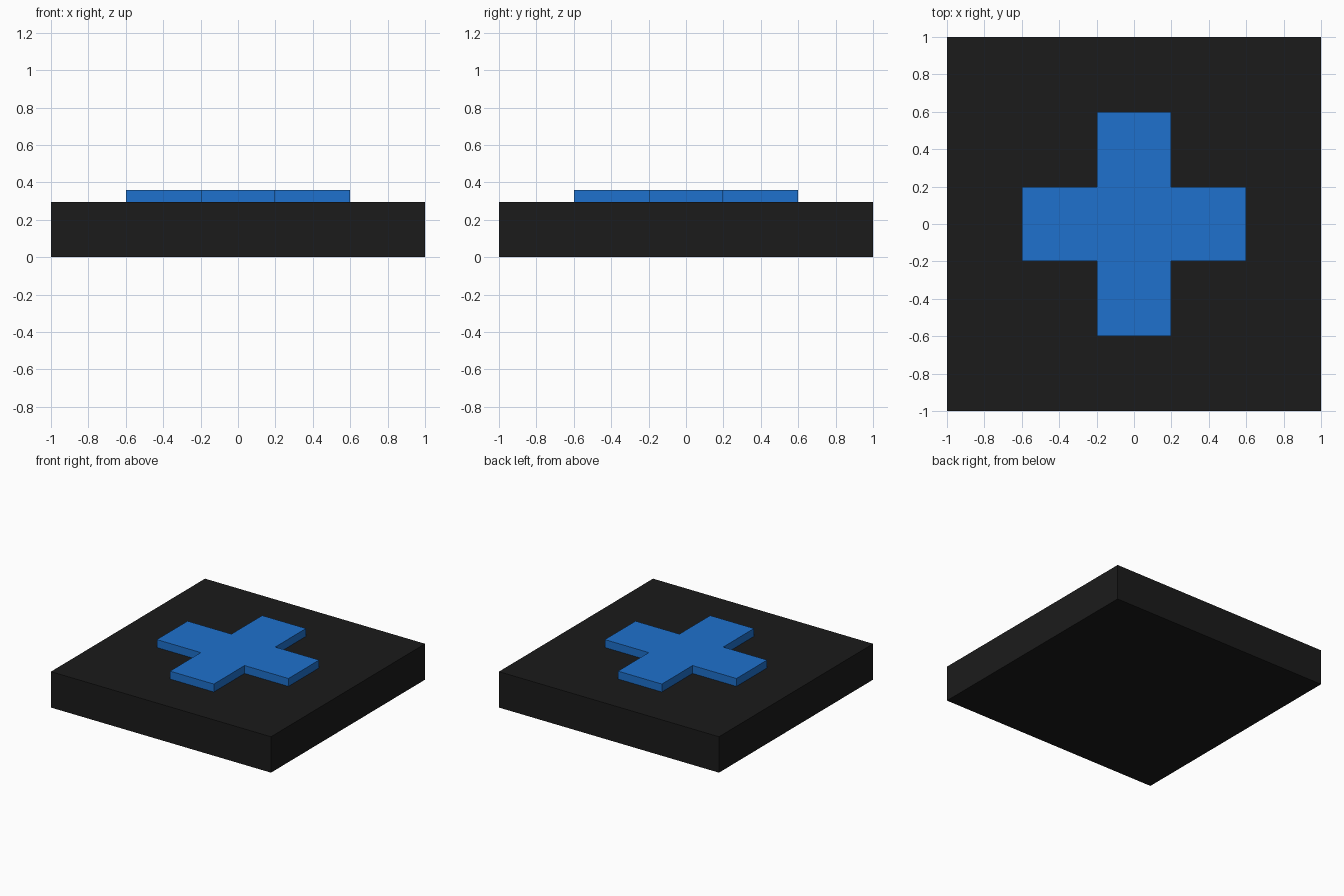
import bpy, bmesh

if "Cube" in bpy.data.objects:
    bpy.data.objects.remove(bpy.data.objects["Cube"])

BASE_TOP, CROSS_TOP = 0.295, 0.36
ARM, REACH = 0.199, 0.598


def material(name, color):
    mat = bpy.data.materials.new(name)
    mat.diffuse_color = (*color, 1)
    mat.use_nodes = True
    mat.node_tree.nodes["Principled BSDF"].inputs["Base Color"].default_value = mat.diffuse_color
    return mat


def extruded(name, outline, z0, z1, mat):
    """Extrude a flat outline from z0 up to z1 as a closed solid."""
    bm = bmesh.new()
    face = bm.faces.new([bm.verts.new((x, y, z0)) for x, y in outline])
    top = bmesh.ops.extrude_face_region(bm, geom=[face], use_keep_orig=True)
    verts = [v for v in top["geom"] if isinstance(v, bmesh.types.BMVert)]
    bmesh.ops.translate(bm, verts=verts, vec=(0, 0, z1 - z0))
    bmesh.ops.recalc_face_normals(bm, faces=bm.faces)
    mesh = bpy.data.meshes.new(name)
    bm.to_mesh(mesh)
    bm.free()
    mesh.materials.append(mat)
    obj = bpy.data.objects.new(name, mesh)
    bpy.context.collection.objects.link(obj)
    return obj


def four_fold(points):
    """Repeat points around the z axis in quarter turns."""
    outline = []
    for _ in range(4):
        outline += points
        points = [(-y, x) for x, y in points]
    return outline


# Square base slab
extruded("base", four_fold([(1, 1)]), 0, BASE_TOP, material("black", (0.011, 0.011, 0.011)))

# Raised plus-shaped pad
arm_end = [(REACH, -ARM), (REACH, ARM), (ARM, ARM)]
extruded("cross_pad", four_fold(arm_end), BASE_TOP, CROSS_TOP, material("blue", (0.013, 0.165, 0.61)))
